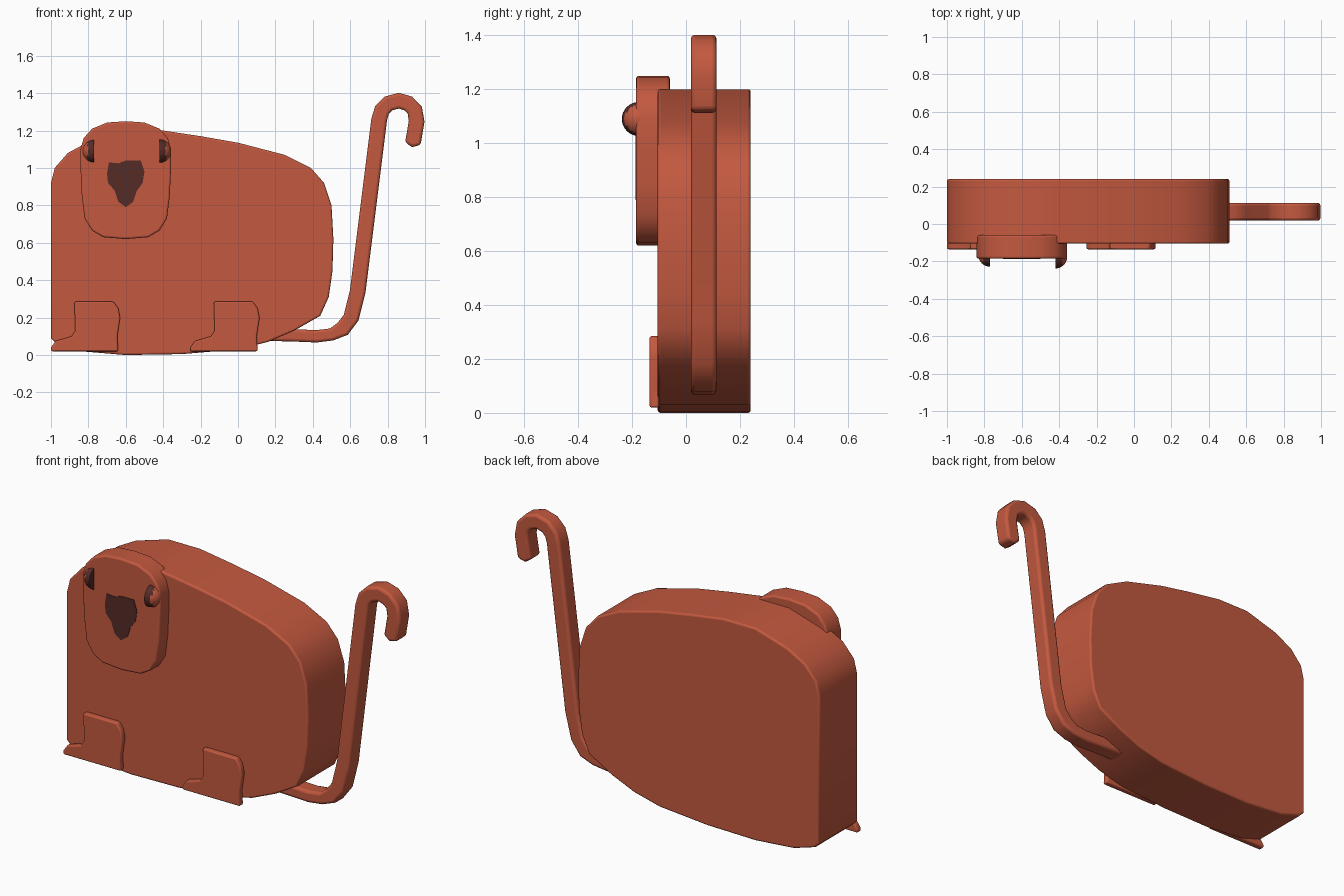
import bpy
import bmesh
from mathutils import Vector

if "Cube" in bpy.data.objects:
    bpy.data.objects.remove(bpy.data.objects["Cube"])


def make_material(name, rgb):
    mat = bpy.data.materials.new(name)
    mat.use_nodes = True
    color = (*rgb, 1)
    mat.diffuse_color = color
    mat.node_tree.nodes["Principled BSDF"].inputs["Base Color"].default_value = color
    return mat


ORANGE = make_material("burnt orange", (0.55, 0.10, 0.05))
BROWN = make_material("dark brown", (0.09, 0.025, 0.02))


def finish(bm, name, mats, bevel=0):
    """Turn a bmesh into a smooth-shaded object with softened rims."""
    bmesh.ops.recalc_face_normals(bm, faces=bm.faces)
    mesh = bpy.data.meshes.new(name)
    bm.to_mesh(mesh)
    bm.free()
    for mat in mats:
        mesh.materials.append(mat)
    obj = bpy.data.objects.new(name, mesh)
    bpy.context.collection.objects.link(obj)
    bpy.ops.object.select_all(action='DESELECT')
    obj.select_set(True)
    bpy.context.view_layer.objects.active = obj
    bpy.ops.object.shade_smooth_by_angle(angle=0.8)
    if bevel:
        mod = obj.modifiers.new("soft rim", 'BEVEL')
        mod.width = bevel
        mod.segments = 3
        mod.angle_limit = 0.9
    return obj


def slab(name, outline, front, back, mat=ORANGE, bevel=0.01):
    """Extrude an x-z outline from the front depth to the back depth."""
    bm = bmesh.new()
    face = bm.faces.new([bm.verts.new((x, front, z)) for x, z in outline])
    new = bmesh.ops.extrude_face_region(bm, geom=[face], use_keep_orig=True)
    verts = [g for g in new["geom"] if isinstance(g, bmesh.types.BMVert)]
    bmesh.ops.translate(bm, verts=verts, vec=(0, back - front, 0))
    return finish(bm, name, [mat], bevel)


# Body
slab("body", [
    (-1, .09), (-.97, .06), (-.84, .02), (-.6, 0), (-.3, .005), (0, .03),
    (.16, .07), (.3, .13), (.44, .21), (.485, .31), (.505, .45), (.51, .62),
    (.5, .8), (.46, .92), (.39, 1), (.25, 1.07), (0, 1.135), (-.2, 1.17),
    (-.4, 1.2), (-.6, 1.2), (-.8, 1.14), (-.91, 1.08), (-.98, 1), (-1, .92),
], -.105, .24)

# Head, mirrored about its own centre line
CX = -.6
half = [(0, .62), (.12, .63), (.18, .665), (.22, .73), (.235, .85), (.242, 1),
        (.242, 1.1), (.225, 1.16), (.18, 1.21), (.1, 1.243), (0, 1.25)]
slab("head", [(CX + x, z) for x, z in half]
     + [(CX - x, z) for x, z in half[-2:0:-1]], -.185, -.06)

# Nose patch
slab("nose", [
    (-.69, 1.03), (-.64, 1.025), (-.6, 1.04), (-.52, 1.04), (-.5, .98),
    (-.51, .92), (-.54, .88), (-.56, .82), (-.6, .79), (-.64, .82),
    (-.66, .88), (-.695, .92), (-.7, .97),
], -.188, -.18, BROWN, 0)

# Legs with forward-pointing feet
leg = [(-1, .02), (-.64, .02), (-.645, .1), (-.63, .2), (-.64, .25),
       (-.665, .285), (-.875, .285), (-.87, .13), (-.89, .1), (-.975, .075),
       (-1, .04)]
for name, shift in (("front_leg", 0), ("hind_leg", .745)):
    slab(name, [(x + shift, z) for x, z in leg], -.135, -.1, bevel=.008)

# Tail: a strip of even width around a hooked centre line
path = [Vector(p) for p in (
    (.1, .11), (.3, .105), (.42, .1), (.5, .11), (.56, .14), (.605, .2),
    (.64, .34), (.755, 1.26), (.77, 1.31), (.805, 1.345), (.86, 1.36),
    (.91, 1.345), (.945, 1.31), (.955, 1.25), (.935, 1.13))]
left, right = [], []
for i, p in enumerate(path):
    along = (path[min(i + 1, len(path) - 1)] - path[max(i - 1, 0)]).normalized()
    side = Vector((-along.y, along.x)) * (.033 if i < 4 else .042)
    left.append(p + side)
    right.append(p - side)
tip = path[-1] + Vector((-.004, -.018))
slab("tail", right + [tip] + left[::-1], .018, .113, bevel=.015)

# Eyes: half balls cut flat on the inner side, dark where they face forward
for name, x, out, depth in (("right_eye", -.77, -1, -.165), ("left_eye", -.42, 1, -.175)):
    bm = bmesh.new()
    bmesh.ops.create_uvsphere(bm, u_segments=24, v_segments=16, radius=.063)
    cut = bmesh.ops.bisect_plane(
        bm, geom=bm.verts[:] + bm.edges[:] + bm.faces[:],
        plane_co=(0, 0, 0), plane_no=(-out, 0, 0), clear_outer=True)
    edges = [g for g in cut["geom_cut"] if isinstance(g, bmesh.types.BMEdge)]
    bmesh.ops.contextual_create(bm, geom=edges)
    bmesh.ops.recalc_face_normals(bm, faces=bm.faces)
    for face in bm.faces:
        inner = abs(face.calc_center_median().x) < .035
        face.material_index = int(inner)
    bmesh.ops.translate(bm, verts=bm.verts, vec=(x, depth, 1.09))
    finish(bm, name, [ORANGE, BROWN])
